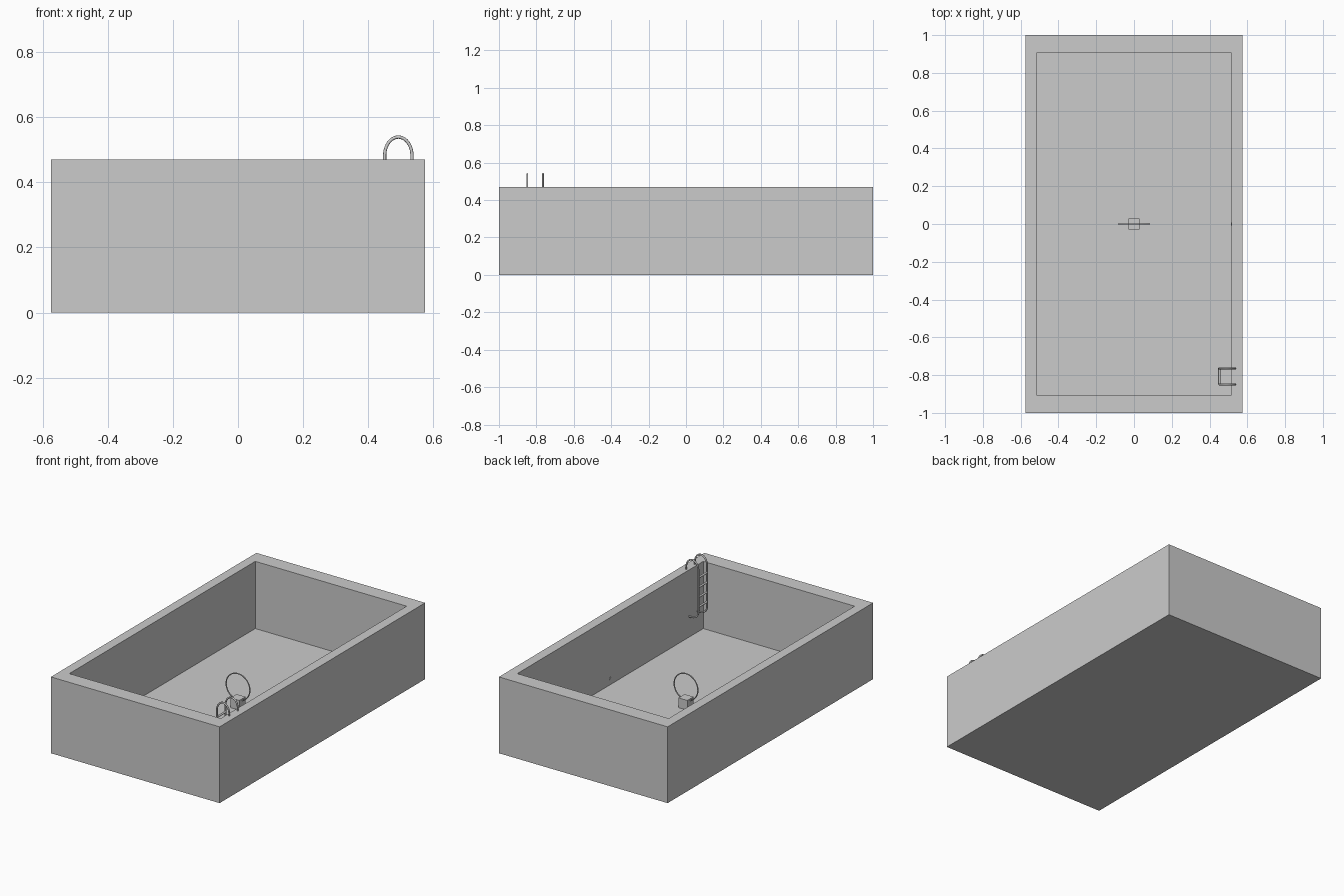
import bpy, bmesh, math
from mathutils import Vector, Matrix

if "Cube" in bpy.data.objects:
    bpy.data.objects.remove(bpy.data.objects["Cube"])


def material(name, rgb):
    m = bpy.data.materials.new(name)
    m.diffuse_color = (*rgb, 1)
    m.use_nodes = True
    m.node_tree.nodes["Principled BSDF"].inputs["Base Color"].default_value = m.diffuse_color
    return m


GREY = material("plain_grey", (0.6, 0.6, 0.6))


def make(name, bm, smooth=False):
    bmesh.ops.recalc_face_normals(bm, faces=bm.faces)
    me = bpy.data.meshes.new(name)
    bm.to_mesh(me)
    bm.free()
    me.materials.append(GREY)
    ob = bpy.data.objects.new(name, me)
    bpy.context.collection.objects.link(ob)
    if smooth:
        me.shade_smooth()
        me.set_sharp_from_angle(angle=math.radians(40))
    return ob


def tube(name, pts, r, closed=False, sides=10):
    """Sweep a circle along a path lying in an XZ plane."""
    bm = bmesh.new()
    pts = [Vector(p) for p in pts]
    n = len(pts)
    rings = []
    for i, p in enumerate(pts):
        a = pts[(i - 1) % n] if closed or i else p
        b = pts[(i + 1) % n] if closed or i < n - 1 else p
        side = (b - a).normalized().cross(Vector((0, 1, 0)))
        rings.append([bm.verts.new(p + r * (math.cos(t) * side + math.sin(t) * Vector((0, 1, 0))))
                      for t in (2 * math.pi * k / sides for k in range(sides))])
    for i in range(n if closed else n - 1):
        q, s = rings[i], rings[(i + 1) % n]
        for k in range(sides):
            bm.faces.new((q[k], q[(k + 1) % sides], s[(k + 1) % sides], s[k]))
    if not closed:
        bm.faces.new(rings[0])
        bm.faces.new(rings[-1])
    return make(name, bm, True)


def cylinder(name, loc, r, length, axis, sides=12):
    bm = bmesh.new()
    rot = Vector((0, 0, 1)).rotation_difference(Vector(axis)).to_matrix().to_4x4()
    bmesh.ops.create_cone(bm, cap_ends=True, segments=sides, radius1=r, radius2=r,
                          depth=length, matrix=Matrix.Translation(loc) @ rot)
    return make(name, bm, True)


# Pool shell: a block whose top is inset and sunk to the floor
TOP, FLOOR, IX, IY = 0.47, 0.056, 0.516, 0.905
bm = bmesh.new()
loops = [[bm.verts.new((sx * x, sy * y, z)) for sx, sy in ((-1, -1), (1, -1), (1, 1), (-1, 1))]
         for x, y, z in ((0.575, 1, 0), (0.575, 1, TOP), (IX, IY, TOP), (IX, IY, FLOOR))]
for lo, hi in zip(loops, loops[1:]):
    for k in range(4):
        bm.faces.new((lo[k], lo[(k + 1) % 4], hi[(k + 1) % 4], hi[k]))
bm.faces.new(loops[0])
bm.faces.new(loops[-1])
make("pool_shell", bm)

# Block and upright ring standing on the floor
bm = bmesh.new()
bmesh.ops.create_cube(bm, size=0.06, matrix=Matrix.Translation((0, 0, FLOOR + 0.03)))
make("ring_base", bm)
tube("floor_ring", [(0.081 * math.cos(t), 0, 0.181 + 0.081 * math.sin(t))
                    for t in (math.tau * i / 48 for i in range(48))], 0.0035, True, 8)

# Ladder rails: rim post, arch, long drop and hook back to the wall
CX, W, RAIL = 0.4925, 0.042, 0.005
profile = [(CX + W, TOP - 0.002)]
profile += [(CX + W * math.cos(t), 0.482 + 0.057 * math.sin(t))
            for t in (math.pi * i / 20 for i in range(21))]
profile += [(CX - W + 0.045 * (1 - math.cos(t)), 0.23 - 0.045 * math.sin(t))
            for t in (math.pi / 2 * i / 8 for i in range(9))]
profile += [(IX + 0.002, 0.185)]
for side, y in (("front", -0.849), ("back", -0.765)):
    tube(f"ladder_rail_{side}", [(x, y, z) for x, z in profile], RAIL)

# Ladder rungs
for i in range(4):
    cylinder(f"ladder_rung_{i + 1}", (CX - W + 0.001, -0.807, 0.44 - 0.06 * i), 0.006, 0.084, (0, 1, 0))

# Small wall outlet
cylinder("wall_outlet", (IX, 0, 0.093), 0.009, 0.005, (1, 0, 0), 16)
